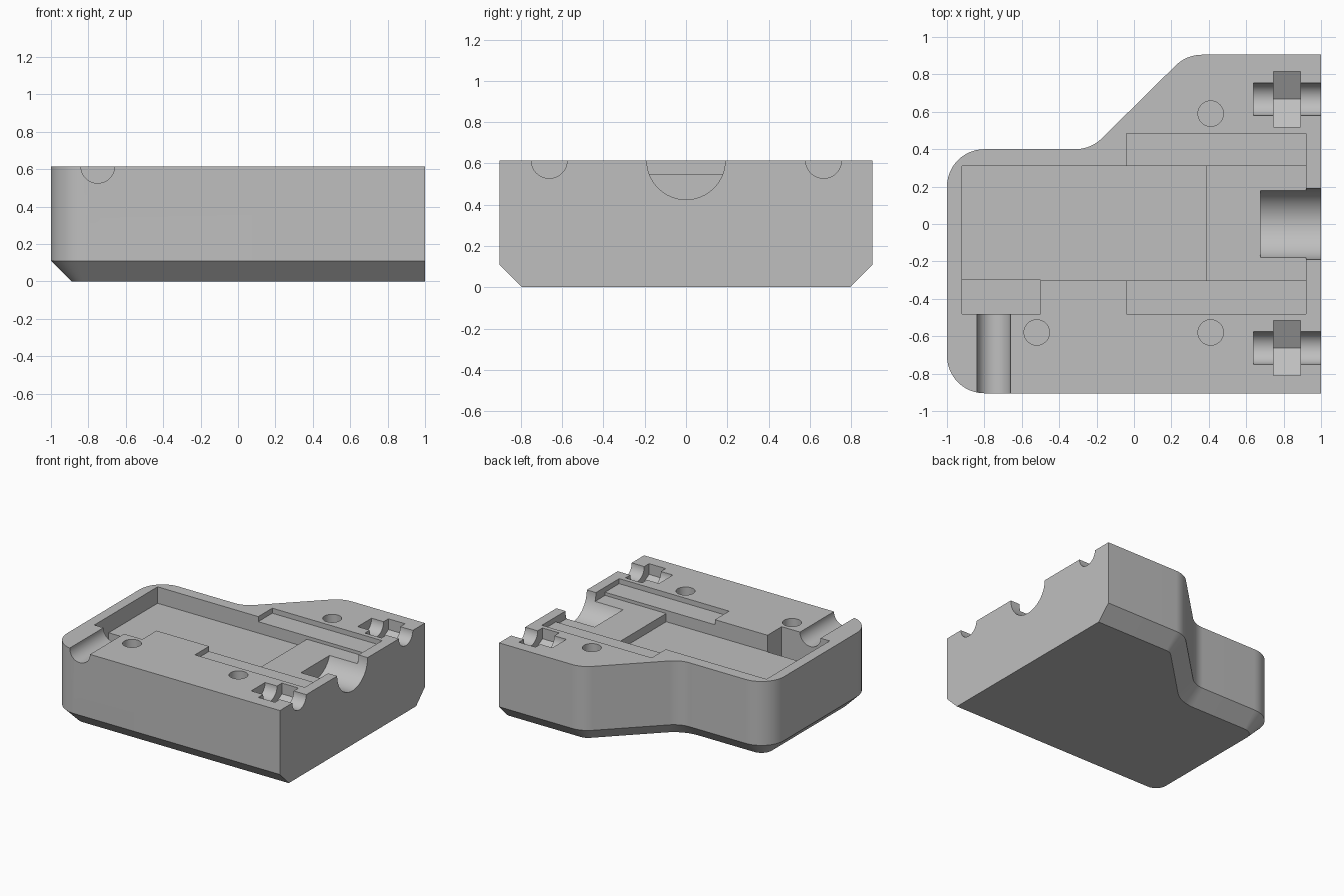
import bpy, bmesh
from math import cos, sin, pi, radians
from mathutils import Matrix, Vector

cube = bpy.data.objects.get("Cube")
if cube:
    bpy.data.objects.remove(cube, do_unlink=True)

TOP = 0.615
CHAMFER = 0.11
HALF_DEPTH = 0.905

grey = bpy.data.materials.new("plain grey")
grey.use_nodes = True
colour = (0.52, 0.52, 0.52, 1)
grey.diffuse_color = colour
grey.node_tree.nodes["Principled BSDF"].inputs["Base Color"].default_value = colour


def to_object(name, bm):
    bmesh.ops.recalc_face_normals(bm, faces=bm.faces)
    mesh = bpy.data.meshes.new(name)
    bm.to_mesh(mesh)
    bm.free()
    mesh.materials.append(grey)
    obj = bpy.data.objects.new(name, mesh)
    bpy.context.collection.objects.link(obj)
    return obj


def outline(inset):
    """Rounded shell outline; the straight right side is never inset."""
    r, y = 0.2, HALF_DEPTH
    # centre x, centre y, start angle, end angle, concave
    arcs = [(-0.8, r - y, 270, 180, False), (-0.8, 0.2, 180, 90, False),
            (-0.313, 0.6, 270, 315, True), (0.363, y - r, 135, 90, False)]
    points = []
    for cx, cy, a0, a1, concave in arcs:
        radius = r + inset if concave else r - inset
        for i in range(13):
            a = radians(a0 + (a1 - a0) * i / 12)
            points.append((cx + radius * cos(a), cy + radius * sin(a)))
    return points + [(1, y - inset), (1, inset - y)]


# Shell body: chamfered foot, straight walls
bm = bmesh.new()
rings = [[bm.verts.new((x, y, z)) for x, y in outline(inset)]
         for inset, z in ((CHAMFER, 0), (0, CHAMFER), (0, TOP))]
bm.faces.new(rings[0])
bm.faces.new(rings[-1])
for low, high in zip(rings, rings[1:]):
    for i in range(len(low)):
        j = (i + 1) % len(low)
        bm.faces.new((low[i], low[j], high[j], high[i]))
body = to_object("housing_half", bm)


def cut(cutter):
    cutter.hide_render = True
    mod = body.modifiers.new(cutter.name, "BOOLEAN")
    mod.operation = "DIFFERENCE"
    mod.solver = "EXACT"
    mod.object = cutter
    bpy.context.view_layer.objects.active = body
    bpy.ops.object.modifier_apply(modifier=mod.name)
    bpy.data.objects.remove(cutter, do_unlink=True)


def pocket(name, x0, x1, y0, y1, depth):
    bm = bmesh.new()
    centre = Vector(((x0 + x1) / 2, (y0 + y1) / 2, TOP + 0.1 - depth / 2))
    size = Matrix.Diagonal((x1 - x0, y1 - y0, depth + 0.2, 1))
    bmesh.ops.create_cube(bm, size=1, matrix=Matrix.Translation(centre) @ size)
    cut(to_object(name, bm))


def bore(name, start, end, radius, sides=64, spin=0):
    start, end = Vector(start), Vector(end)
    axis = end - start
    turn = axis.to_track_quat("Z", "Y").to_matrix().to_4x4()
    place = (Matrix.Translation((start + end) / 2)
             @ Matrix.Rotation(spin, 4, axis) @ turn)
    bm = bmesh.new()
    bmesh.ops.create_cone(bm, cap_ends=True, segments=sides, radius1=radius,
                          radius2=radius, depth=axis.length, matrix=place)
    # A hexagon must point straight down
    if sides == 6:
        lowest = min(v.co.z for v in bm.verts)
        if TOP - lowest < radius * 0.99:
            bmesh.ops.rotate(bm, verts=bm.verts, cent=start,
                             matrix=Matrix.Rotation(pi / 6, 3, axis))
    cut(to_object(name, bm))


# Stepped inner cavity
pocket("deep_tray", -0.92, 0.385, -0.303, 0.31, 0.13)
pocket("raised_tray", 0.3, 0.92, -0.303, 0.31, 0.065)
pocket("cable_pocket", -0.92, -0.5, -0.48, -0.30, 0.26)
pocket("front_ledge", -0.04, 0.92, -0.48, -0.25, 0.04)
pocket("back_ledge", -0.04, 0.92, 0.25, 0.485, 0.04)

# Half-round channels through the rim
bore("main_channel", (0.675, 0, TOP), (1.1, 0, TOP), 0.19)
bore("cable_channel", (-0.75, -1.1, TOP), (-0.75, -0.45, TOP), 0.09)

# Screw channels with hexagonal nut seats
for y in (-0.663, 0.667):
    bore("screw_channel", (0.64, y, TOP), (1.1, y, TOP), 0.087)
    bore("nut_seat", (0.745, y, TOP), (0.89, y, TOP), 0.17, sides=6)

# Blind round holes
for x, y in ((0.41, -0.58), (0.41, 0.59), (-0.52, -0.58)):
    bore("peg_hole", (x, y, TOP - 0.3), (x, y, TOP + 0.1), 0.068, sides=48)

# Smooth the rounded walls, keep the edges crisp
bpy.ops.object.select_all(action="DESELECT")
body.select_set(True)
bpy.context.view_layer.objects.active = body
bpy.ops.object.shade_smooth_by_angle(angle=radians(25))
